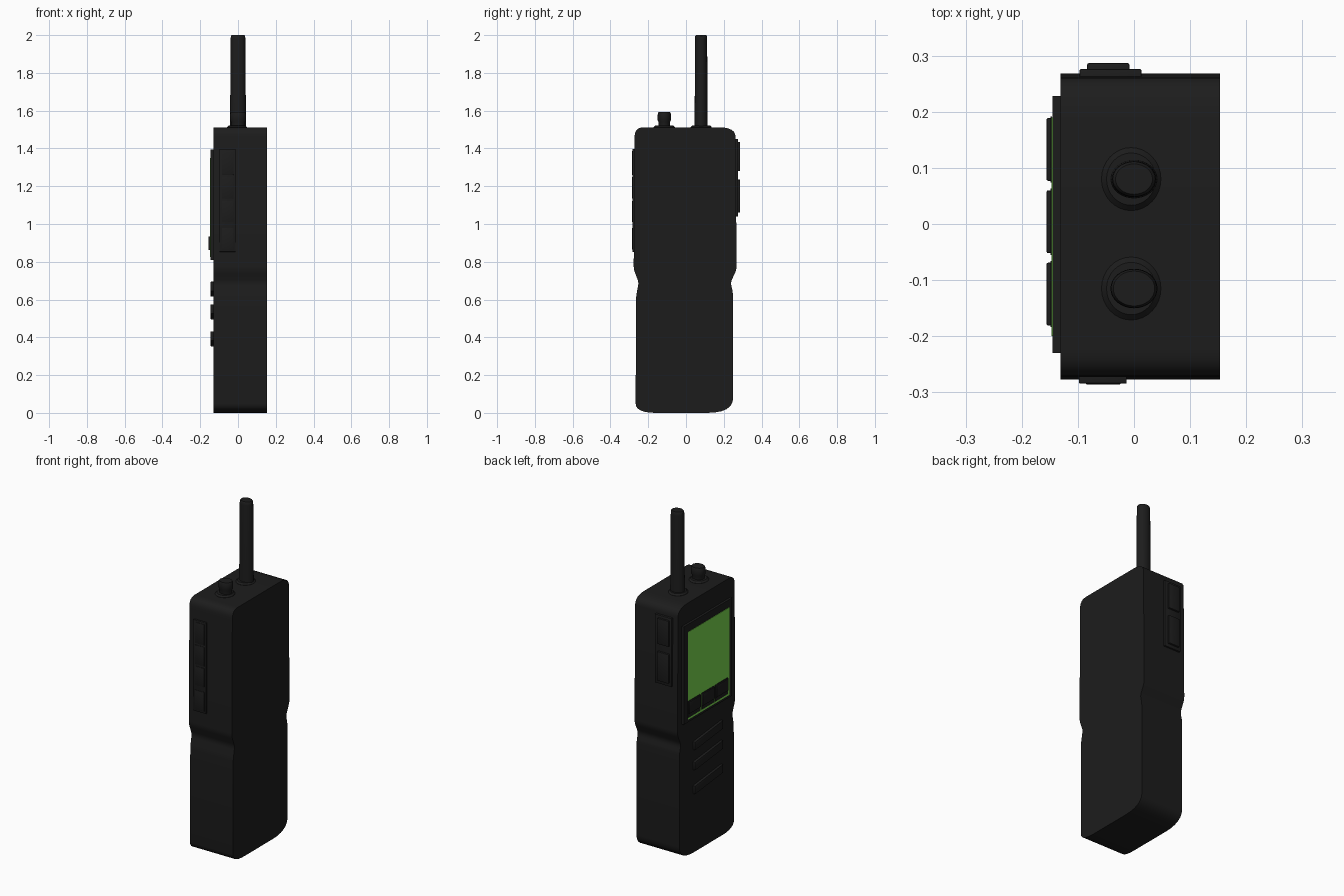
import bpy, bmesh, math
from mathutils import Vector

cube = bpy.data.objects.get("Cube")
if cube:
    bpy.data.objects.remove(cube, do_unlink=True)


def material(name, rgb, rough=0.6):
    m = bpy.data.materials.new(name)
    m.use_nodes = True
    m.diffuse_color = (*rgb, 1)
    node = m.node_tree.nodes["Principled BSDF"]
    node.inputs["Base Color"].default_value = (*rgb, 1)
    node.inputs["Roughness"].default_value = rough
    return m


BLACK = material("black_plastic", (0.012, 0.012, 0.012))
GREEN = material("green_screen", (0.19, 0.66, 0.075))


def finish(name, bm, mat, angle=35):
    bmesh.ops.recalc_face_normals(bm, faces=bm.faces)
    me = bpy.data.meshes.new(name)
    bm.to_mesh(me)
    bm.free()
    me.materials.append(mat)
    ob = bpy.data.objects.new(name, me)
    bpy.context.collection.objects.link(ob)
    bpy.ops.object.select_all(action="DESELECT")
    ob.select_set(True)
    bpy.context.view_layer.objects.active = ob
    bpy.ops.object.shade_smooth_by_angle(angle=math.radians(angle))
    return ob


def box(name, xr, yr, zr, mat=BLACK, bevel=0.0, slant=0.0):
    """Box from ranges; slant shears z along y."""
    bm = bmesh.new()
    bmesh.ops.create_cube(bm, size=1)
    mid = sum(yr) / 2
    for v in bm.verts:
        v.co = [r[0] + (c + 0.5) * (r[1] - r[0]) for c, r in zip(v.co, (xr, yr, zr))]
        v.co.z += slant * (v.co.y - mid)
    if bevel:
        bmesh.ops.bevel(bm, geom=bm.edges[:], offset=bevel, segments=2,
                        profile=0.5, affect="EDGES")
    return finish(name, bm, mat)


def lathe(name, x, y, rings, squash=1.0, sides=32):
    """Stack of (radius, z) rings, closed at both ends."""
    bm = bmesh.new()
    loops = []
    for r, z in rings:
        loops.append([bm.verts.new((x + r * math.cos(a), y + r * squash * math.sin(a), z))
                      for a in (math.tau * i / sides for i in range(sides))])
    for lo, hi in zip(loops, loops[1:]):
        for i in range(sides):
            j = (i + 1) % sides
            bm.faces.new((lo[i], lo[j], hi[j], hi[i]))
    bm.faces.new(loops[0])
    bm.faces.new(loops[-1])
    return finish(name, bm, BLACK)


def rounded(corners, steps=6):
    """Round each (y, z, cut before, cut after) corner with a quadratic curve."""
    pts = []
    for i, (y, z, before, after) in enumerate(corners):
        c = Vector((y, z))
        prev = Vector(corners[i - 1][:2])
        nxt = Vector(corners[(i + 1) % len(corners)][:2])
        a = c + (prev - c).normalized() * before
        b = c + (nxt - c).normalized() * after
        for k in range(steps + 1):
            t = k / steps
            pts.append(a * (1 - t) ** 2 + c * 2 * t * (1 - t) + b * t * t)
    return pts


# Body: waisted side profile extruded across the thickness
profile = rounded([
    (-0.267, 0.0, 0.05, 0.11), (0.25, 0.0, 0.14, 0.08),
    (0.248, 0.64, 0.03, 0.01), (0.236, 0.69, 0.02, 0.02),
    (0.268, 0.76, 0.02, 0.02), (0.262, 1.512, 0.05, 0.09),
    (-0.272, 1.512, 0.05, 0.05), (-0.277, 0.76, 0.02, 0.02),
    (-0.250, 0.69, 0.02, 0.02), (-0.264, 0.62, 0.02, 0.02)])
bm = bmesh.new()
sides = [[bm.verts.new((x, p.x, p.y)) for p in profile] for x in (-0.131, 0.153)]
n = len(profile)
for i in range(n):
    j = (i + 1) % n
    bm.faces.new((sides[0][i], sides[0][j], sides[1][j], sides[1][i]))
for s in sides:
    bm.faces.new(s)
finish("body", bm, BLACK, 40)

# Antenna and control knob with their collars
for part, y in (("antenna", 0.08), ("knob", -0.115)):
    lathe(part + "_collar", -0.005, y, [(0.053, 1.505), (0.053, 1.513), (0.044, 1.522)], 1.06)
lathe("antenna", 0, 0.08, [(0.042, 1.51), (0.042, 1.54), (0.039, 1.98),
                           (0.038, 1.994), (0.033, 2.0)], 0.82)
lathe("knob", 0, -0.115, [(0.036, 1.51), (0.036, 1.54), (0.042, 1.55),
                          (0.041, 1.584), (0.037, 1.592)], 0.84)

# Black screen frame, thin green display, and the row of three keys over it
box("screen_frame", (-0.145, -0.128), (-0.23, 0.228), (0.81, 1.395))
box("screen", (-0.147, -0.144), (-0.2, 0.19), (0.826, 1.35), GREEN)
for i in range(3):
    y = 0.133 - i * 0.129
    box(f"key_surround_{i + 1}", (-0.149, -0.146), (y - 0.059, y + 0.059), (0.838, 0.937))
    box(f"key_{i + 1}", (-0.156, -0.146), (y - 0.056, y + 0.056), (0.862, 0.934), bevel=0.003)

# Slanted speaker bars
for i, z in enumerate((0.655, 0.535, 0.392)):
    box(f"speaker_bar_{i + 1}", (-0.146, -0.125), (-0.146, 0.122),
        (z - 0.025, z + 0.025), bevel=0.004, slant=-0.11)

# Four-button strip on the front edge
box("front_strip", (-0.098, -0.013), (-0.284, -0.26), (0.853, 1.397), bevel=0.001)
for i, (lo, hi) in enumerate(((1.26, 1.386), (1.135, 1.25), (1.01, 1.123), (0.865, 0.98))):
    box(f"front_button_{i + 1}", (-0.086, -0.024), (-0.286, -0.27), (lo, hi), bevel=0.002)

# Two-button plate on the back edge
box("back_plate", (-0.097, 0.013), (0.25, 0.276), (1.04, 1.45), bevel=0.002)
for i, (lo, hi) in enumerate(((1.28, 1.435), (1.06, 1.235))):
    box(f"back_button_{i + 1}", (-0.084, -0.008), (0.26, 0.287), (lo, hi), bevel=0.004)
